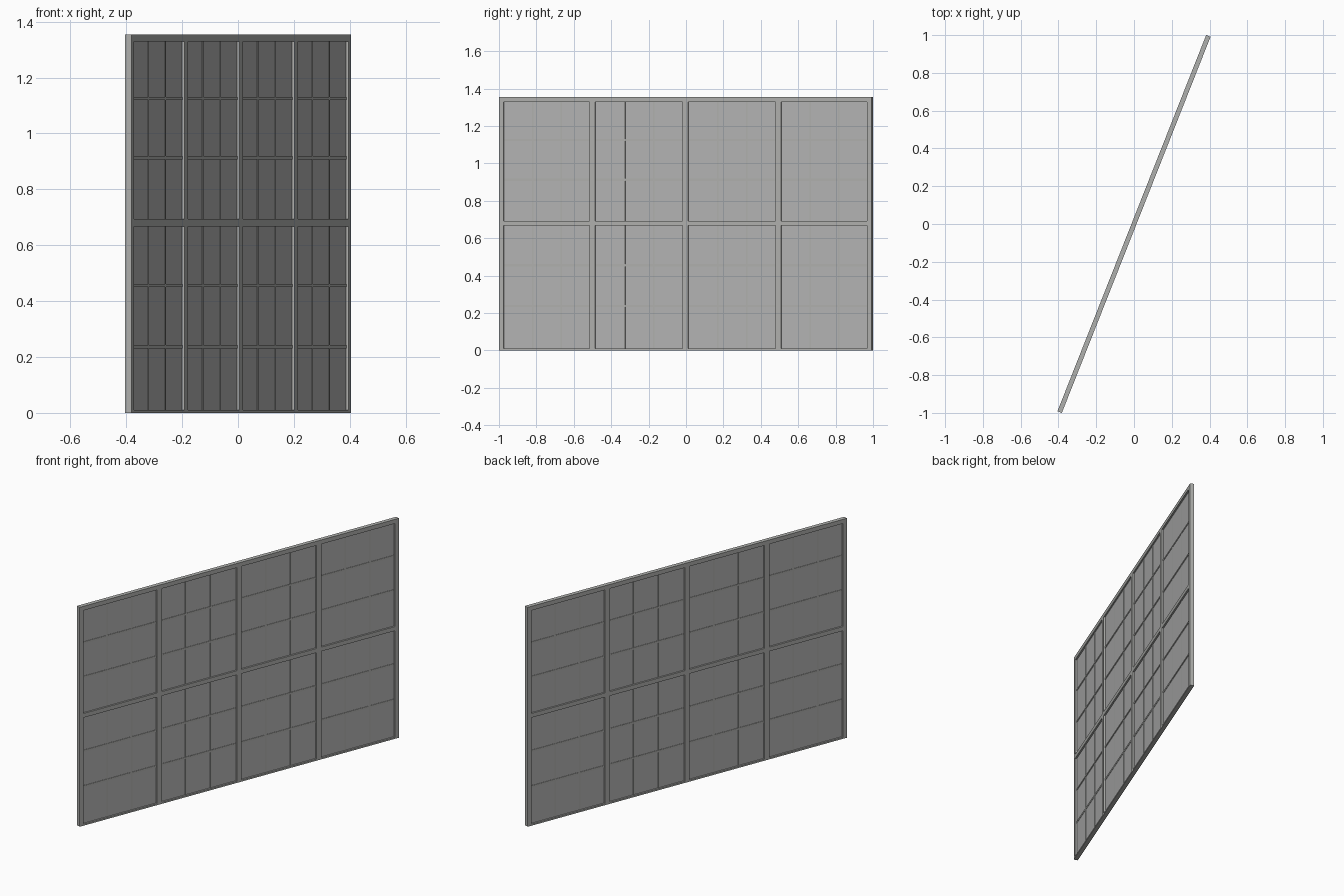
import bpy
import bmesh
from math import radians
from mathutils import Matrix, Vector

default = bpy.data.objects.get("Cube")
if default:
    bpy.data.objects.remove(default, do_unlink=True)

# Overall sizes, measured along the wall
LENGTH, HEIGHT, DEPTH = 2.141, 1.355, 0.025
BAYS = 4
EDGE, POST = 0.026, 0.032          # end post and inner post widths
SILL, RAIL, HEAD = 0.01, 0.026, 0.026
RAIL_Z = 0.68
TURN = Matrix.Rotation(radians(68.43), 4, "Z")


def make_material(name, color):
    mat = bpy.data.materials.new(name)
    mat.use_nodes = True
    mat.diffuse_color = color
    mat.node_tree.nodes["Principled BSDF"].inputs["Base Color"].default_value = color
    return mat


frame_grey = make_material("frame grey", (0.43, 0.435, 0.42, 1))
pane_grey = make_material("pane grey", (0.45, 0.45, 0.45, 1))


def make_boxes(name, boxes, depth, mat):
    """Boxes given as (x0, x1, z0, z1), centred through the wall's depth."""
    bm = bmesh.new()
    for x0, x1, z0, z1 in boxes:
        place = Matrix.Translation(Vector(((x0 + x1) / 2, 0, (z0 + z1) / 2)))
        size = Matrix.Diagonal((x1 - x0, depth, z1 - z0, 1))
        bmesh.ops.create_cube(bm, size=1, matrix=TURN @ place @ size)
    mesh = bpy.data.meshes.new(name)
    bm.to_mesh(mesh)
    bm.free()
    mesh.materials.append(mat)
    obj = bpy.data.objects.new(name, mesh)
    bpy.context.collection.objects.link(obj)
    return obj


# Bay openings between the posts
half = LENGTH / 2
step = LENGTH / BAYS
bays = []
for i in range(BAYS):
    left = -half + i * step + (EDGE if i == 0 else POST / 2)
    right = -half + (i + 1) * step - (EDGE if i == BAYS - 1 else POST / 2)
    bays.append((left, right))

# Upright posts fill the gaps between bays
stops = [-half] + [x for bay in bays for x in bay] + [half]
posts = [(a, b, 0, HEIGHT) for a, b in zip(stops[::2], stops[1::2])]
make_boxes("end_posts", [posts[0], posts[-1]], DEPTH, frame_grey)
make_boxes("inner_posts", posts[1:-1], DEPTH, frame_grey)

# Horizontal members between the posts
rows = [(SILL, RAIL_Z - RAIL / 2), (RAIL_Z + RAIL / 2, HEIGHT - HEAD)]
for name, z0, z1 in (("sill", 0, rows[0][0]),
                     ("middle_rail", rows[0][1], rows[1][0]),
                     ("head_rail", rows[1][1], HEIGHT)):
    make_boxes(name, [(a, b, z0, z1) for a, b in bays], DEPTH, frame_grey)

# Thin recessed panes
openings = [(a, b, z0, z1) for a, b in bays for z0, z1 in rows]
make_boxes("panes", openings, 0.005, pane_grey)

# Fine glazing bars split every pane three by three
BAR_V, BAR_H = 0.008, 0.012
uprights, crossbars = [], []
for a, b, z0, z1 in openings:
    for k in (1, 2):
        x = a + (b - a) * k / 3
        uprights.append((x - BAR_V / 2, x + BAR_V / 2, z0, z1))
        z = z0 + (z1 - z0) * k / 3 + 0.008
        crossbars.append((a, b, z - BAR_H / 2, z + BAR_H / 2))
make_boxes("upright_glazing_bars", uprights, 0.009, frame_grey)
make_boxes("cross_glazing_bars", crossbars, 0.010, frame_grey)
